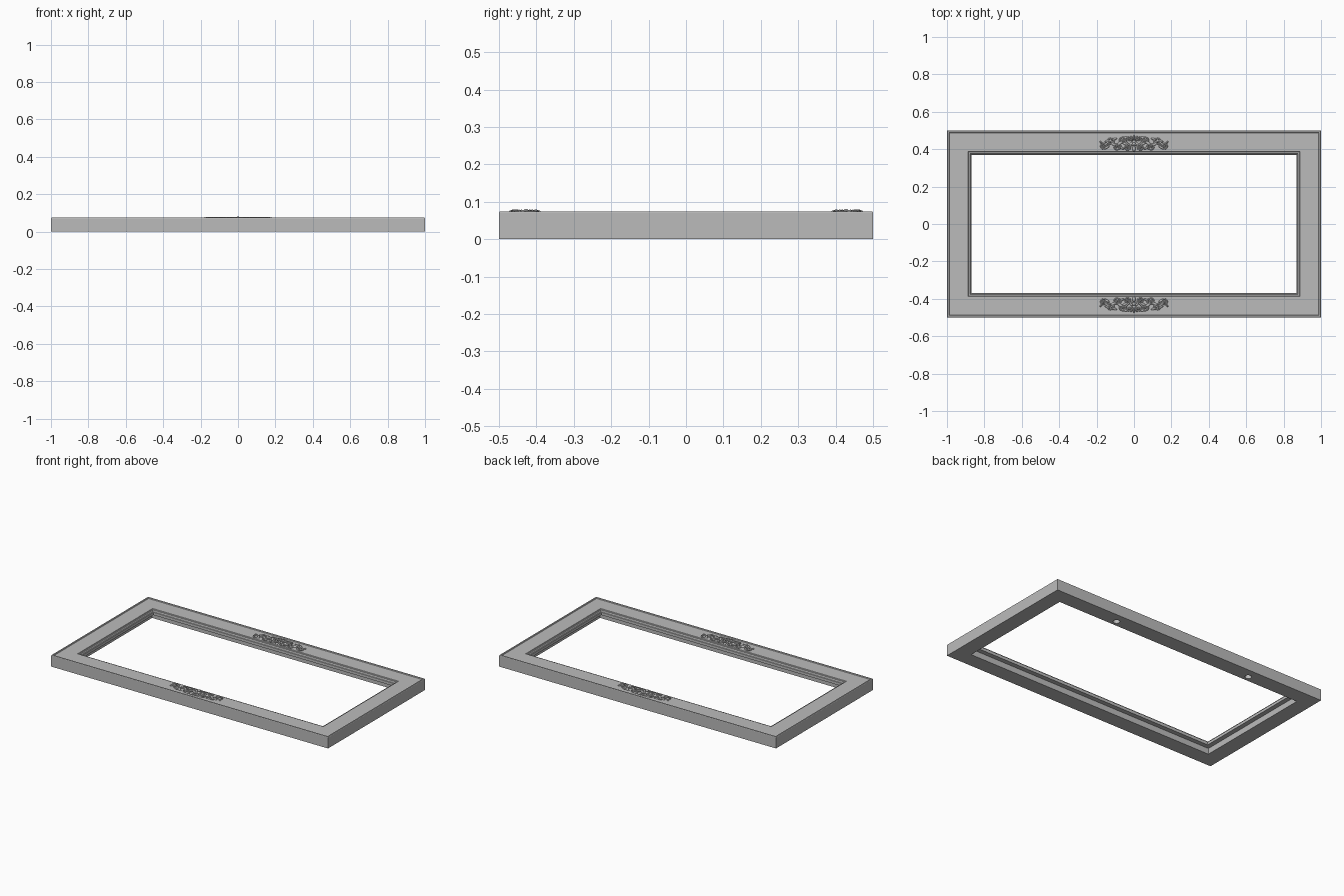
import bpy, bmesh, math
from mathutils import Matrix, Vector

if "Cube" in bpy.data.objects:
    bpy.data.objects.remove(bpy.data.objects["Cube"], do_unlink=True)

grey = bpy.data.materials.new("plain_grey")
grey.use_nodes = True
grey.diffuse_color = (0.5, 0.5, 0.5, 1)
grey.node_tree.nodes["Principled BSDF"].inputs["Base Color"].default_value = (0.5, 0.5, 0.5, 1)

TOP = 0.07


def add_object(name, data):
    ob = bpy.data.objects.new(name, data)
    bpy.context.collection.objects.link(ob)
    data.materials.append(grey)
    return ob


def mesh_object(name, bm):
    bmesh.ops.recalc_face_normals(bm, faces=bm.faces)
    me = bpy.data.meshes.new(name)
    bm.to_mesh(me)
    bm.free()
    return add_object(name, me)


def select_only(ob):
    bpy.ops.object.select_all(action="DESELECT")
    ob.select_set(True)
    bpy.context.view_layer.objects.active = ob


# Moulding section as (inset from outer edge, height), mitred round four corners
section = [(0, 0), (0, 0.071), (0.002, 0.074), (0.01, 0.074), (0.013, TOP),
           (0.113, TOP), (0.115, 0.066), (0.122, 0.066), (0.126, 0.058),
           (0.13, 0.056), (0.13, 0.038), (0.1, 0.038), (0.1, 0)]
bm = bmesh.new()
rings = [[bm.verts.new((sx * (1 - d), sy * (0.5 - d), z))
          for sx, sy in ((-1, -1), (1, -1), (1, 1), (-1, 1))] for d, z in section]
for i, ring in enumerate(rings):
    nxt = rings[(i + 1) % len(rings)]
    for k in range(4):
        j = (k + 1) % 4
        bm.faces.new((ring[k], ring[j], nxt[j], nxt[k]))
frame = mesh_object("frame", bm)

# Blind hanging holes under the back rail
bm = bmesh.new()
for x in (-0.5, 0.5):
    bmesh.ops.create_cone(bm, cap_ends=True, segments=24, radius1=0.02, radius2=0.02,
                          depth=0.08, matrix=Matrix.Translation((x, 0.437, 0)))
cutter = mesh_object("hole_cutter", bm)
cutter.hide_render = True
cut = frame.modifiers.new("hanging_holes", "BOOLEAN")
cut.object = cutter
cut.operation = "DIFFERENCE"
cut.solver = "EXACT"
select_only(frame)
bpy.ops.object.modifier_apply(modifier=cut.name)
bpy.data.objects.remove(cutter, do_unlink=True)

# Carved ornament: u runs outwards from the middle, v towards the opening
# Scrolls: u, v, radius, starting angle, winding direction
scrolls = [(0.163, 0.014, 0.020, 200, -1), (0.128, -0.008, 0.021, 150, 1),
           (0.092, 0.017, 0.021, 210, -1), (0.062, -0.014, 0.021, 140, 1),
           (0.036, 0.022, 0.017, 220, -1), (0.026, -0.022, 0.014, 120, 1)]
# Leaves: u, v, length, width, angle
leaves = [(0.145, 0.022, 0.016, 0.006, 30), (0.142, -0.012, 0.016, 0.006, 20),
          (0.110, 0.006, 0.018, 0.007, -35), (0.105, -0.022, 0.016, 0.006, 15),
          (0.078, 0.000, 0.016, 0.007, 50), (0.066, 0.026, 0.016, 0.006, -15),
          (0.045, 0.004, 0.018, 0.007, -20), (0.046, -0.030, 0.014, 0.006, 10),
          (0.016, 0.004, 0.014, 0.007, 40), (0.176, -0.004, 0.010, 0.005, -50)]


def spiral(u, v, r, start, turn):
    """Points curling inwards from the rim."""
    for k in range(25):
        t = k / 24
        a = math.radians(start + turn * 560 * t)
        rad = r * (1 - 0.8 * t)
        yield u + rad * math.cos(a), v + rad * math.sin(a), 1 - 0.4 * t


def stem():
    """Wavy stalk that ties the scrolls together."""
    for k in range(31):
        t = k / 30
        yield 0.172 * t, 0.012 * math.sin(t * 15), 1.0


def ornament(label, side):
    def place(u, v, z):
        return Vector((u, side * (0.432 - v), z))

    cu = bpy.data.curves.new(label + "_scrollwork", "CURVE")
    cu.dimensions = "3D"
    cu.bevel_depth = 0.0042
    cu.bevel_resolution = 2
    cu.use_fill_caps = True
    for sx in (-1, 1):
        for path in [list(spiral(*s)) for s in scrolls] + [list(stem())]:
            sp = cu.splines.new("POLY")
            sp.points.add(len(path) - 1)
            for p, (u, v, w) in zip(sp.points, path):
                p.co = (*place(sx * u, v, TOP + 0.0025), 1)
                p.radius = w
    ob = add_object(label + "_scrollwork", cu)
    select_only(ob)
    bpy.ops.object.convert(target="MESH")
    bpy.ops.object.shade_smooth_by_angle(angle=math.radians(50))

    bm = bmesh.new()

    def blob(u, v, length, width, angle, height):
        m = (Matrix.Translation(place(u, v, TOP))
             @ Matrix.Rotation(math.radians(angle), 4, "Z")
             @ Matrix.Diagonal((length, width, height, 1)))
        bmesh.ops.create_uvsphere(bm, u_segments=12, v_segments=8, radius=1, matrix=m)

    for sx in (-1, 1):
        for u, v, length, width, angle in leaves:
            blob(sx * u, v, length, width, -side * sx * angle, 0.007)
        for s in scrolls:
            blob(sx * s[0], s[1], 0.006, 0.006, 0, 0.009)
    # Middle shell fan, drop and bead
    for k in range(-2, 3):
        a = math.radians(90 + 32 * k)
        blob(0.02 * math.cos(a), -0.01 - 0.02 * math.sin(a), 0.014, 0.005,
             side * math.degrees(a), 0.009)
    blob(0, 0.03, 0.016, 0.008, 90, 0.009)
    blob(0, 0.004, 0.009, 0.009, 0, 0.011)
    select_only(mesh_object(label + "_leaves", bm))
    bpy.ops.object.shade_smooth_by_angle(angle=math.radians(50))


ornament("front_ornament", -1)
ornament("back_ornament", 1)
